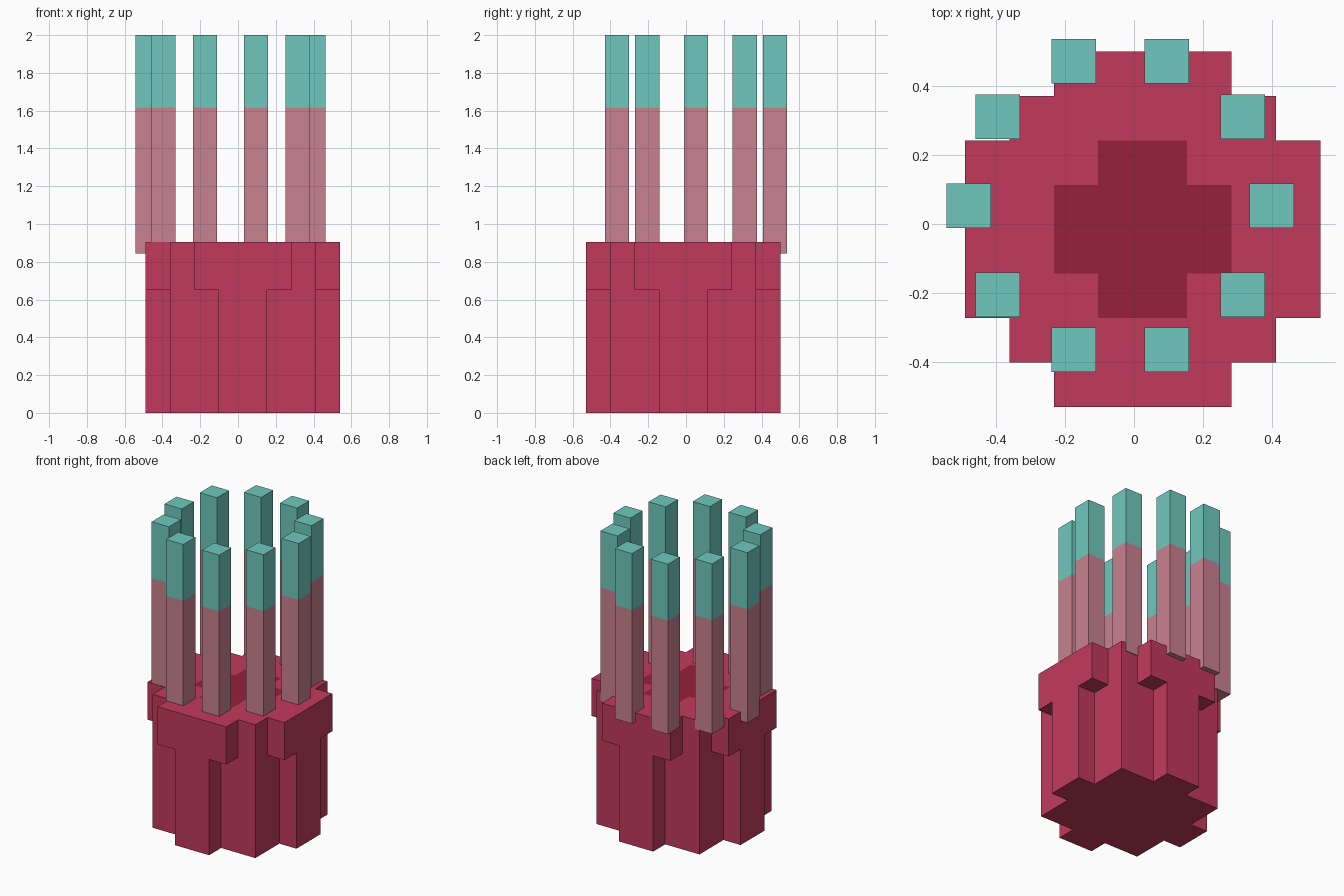
import bpy, bmesh, math

if "Cube" in bpy.data.objects:
    bpy.data.objects.remove(bpy.data.objects["Cube"])


def material(name, r, g, b):
    def lin(c):
        c /= 255
        return c / 12.92 if c <= 0.04045 else ((c + 0.055) / 1.055) ** 2.4
    m = bpy.data.materials.new(name)
    m.diffuse_color = (lin(r), lin(g), lin(b), 1)
    m.use_nodes = True
    m.node_tree.nodes["Principled BSDF"].inputs["Base Color"].default_value = m.diffuse_color
    return m


RED = material("crimson", 194, 58, 91)
DARK = material("dark crimson", 150, 33, 58)
PINK = material("dusty pink", 201, 130, 144)
TEAL = material("teal", 112, 201, 190)


def make_object(name, bm, mats):
    bmesh.ops.recalc_face_normals(bm, faces=bm.faces)
    mesh = bpy.data.meshes.new(name)
    bm.to_mesh(mesh)
    bm.free()
    for m in mats:
        mesh.materials.append(m)
    ob = bpy.data.objects.new(name, mesh)
    bpy.context.collection.objects.link(ob)
    return ob


# Stepped base: an 8 x 8 block plan in two layers, the upper one wider
CELL, CX, CY = 0.1287, 0.025, -0.015
LEVELS = (0.0, 0.65, 0.905)


def in_plan(i, j, half_sizes):
    a, b = abs(i - 3.5), abs(j - 3.5)
    return any(a < u and b < v for u, v in half_sizes)


LAYERS = (((4, 1), (3, 3), (1, 4)),
          ((4, 2), (3, 3), (2, 4)))
PATCH = ((2, 1), (1, 2))     # dark cross painted on the top


def solid(i, j, k):
    return k in (0, 1) and in_plan(i, j, LAYERS[k])


bm = bmesh.new()
corners = {}


def vert(i, j, k):
    if (i, j, k) not in corners:
        corners[i, j, k] = bm.verts.new(
            (CX + (i - 4) * CELL, CY + (j - 4) * CELL, LEVELS[k]))
    return corners[i, j, k]


for k in (0, 1):
    for i in range(8):
        for j in range(8):
            if not solid(i, j, k):
                continue
            for axis in range(3):
                for side in (0, 1):
                    cell = [i, j, k]
                    cell[axis] += 2 * side - 1
                    if solid(*cell):
                        continue
                    quad = []
                    for u, v in ((0, 0), (1, 0), (1, 1), (0, 1)):
                        p = [i, j, k]
                        p[axis] += side
                        p[(axis + 1) % 3] += u
                        p[(axis + 2) % 3] += v
                        quad.append(vert(*p))
                    if not side:
                        quad.reverse()
                    f = bm.faces.new(quad)
                    top = axis == 2 and side and k == 1
                    f.material_index = int(bool(top and in_plan(i, j, PATCH)))
bmesh.ops.dissolve_limit(bm, angle_limit=math.radians(1), verts=bm.verts,
                         edges=bm.edges, delimit={'MATERIAL'})
make_object("stepped_base", bm, (RED, DARK))

# Ring of ten square pillars with teal upper ends
PX, PY, HALF = -0.04, 0.053, 0.0645
Z0, ZSPLIT, Z1 = 0.845, 1.617, 2.0


def pillar(name, x, y):
    bm = bmesh.new()
    rings = [[bm.verts.new((x + sx * HALF, y + sy * HALF, z))
              for sx, sy in ((-1, -1), (1, -1), (1, 1), (-1, 1))]
             for z in (Z0, ZSPLIT, Z1)]
    bm.faces.new(rings[0][::-1])
    bm.faces.new(rings[2])
    for lo, hi in zip(rings, rings[1:]):
        for n in range(4):
            m = (n + 1) % 4
            bm.faces.new((lo[n], lo[m], hi[m], hi[n]))
    for f in bm.faces:
        f.material_index = int(f.calc_center_median().z > ZSPLIT)
    make_object(name, bm, (PINK, TEAL))


count = 0
for dx, dy in ((0.135, 0.418), (0.355, 0.258), (0.439, 0.0)):
    for sx in (-1, 1):
        for sy in ((-1, 1) if dy else (1,)):
            count += 1
            pillar(f"pillar_{count}", PX + sx * dx, PY + sy * dy)
